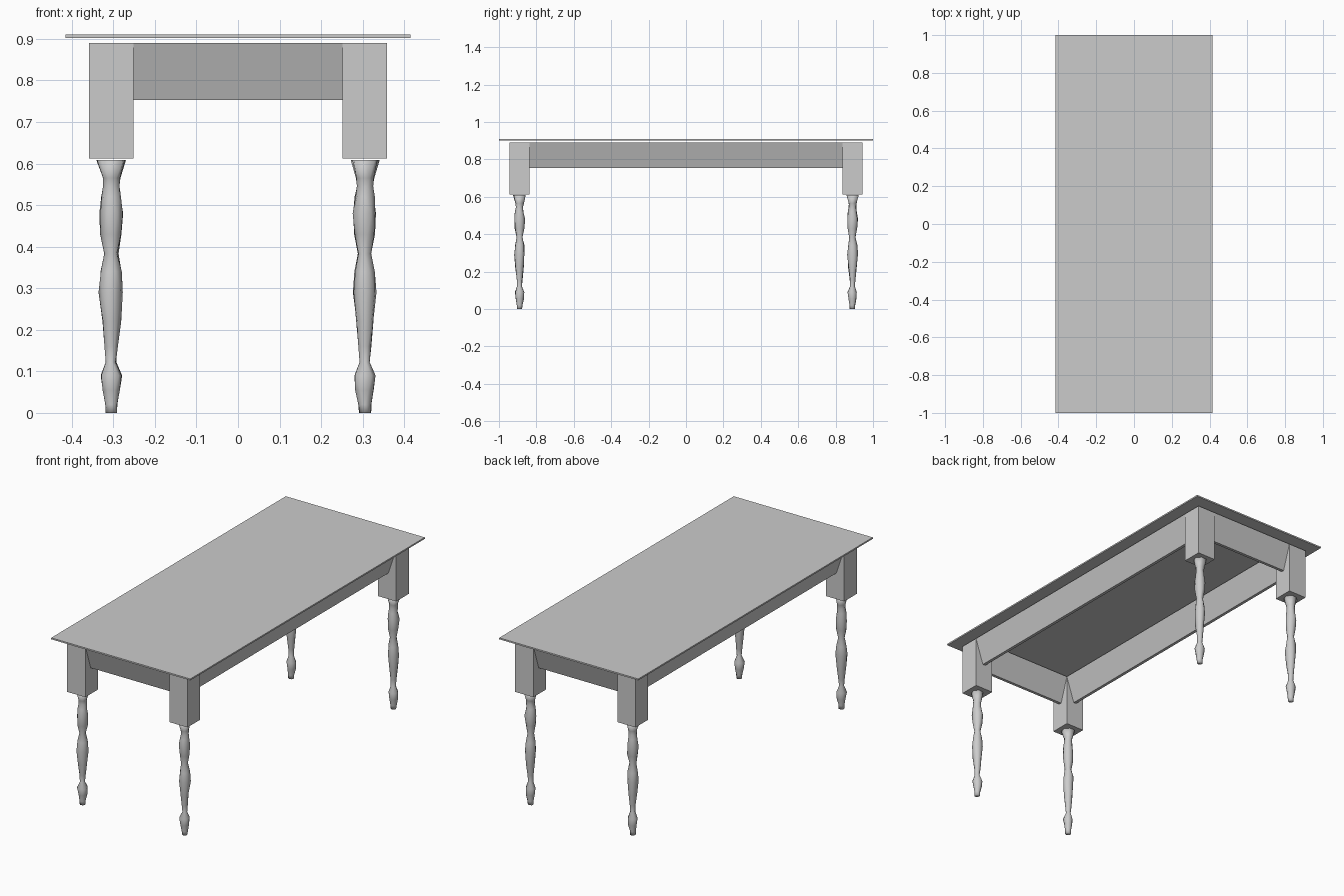
import bpy, bmesh, math, random
from mathutils import Matrix, Vector

if "Cube" in bpy.data.objects:
    bpy.data.objects.remove(bpy.data.objects["Cube"], do_unlink=True)

grey = bpy.data.materials.new("plain grey")
grey.use_nodes = True
colour = (0.6, 0.6, 0.6, 1)
grey.diffuse_color = colour
grey.node_tree.nodes["Principled BSDF"].inputs["Base Color"].default_value = colour

LEG_X, LEG_Y = 0.305, 0.89      # leg centres
BLOCK = 0.108                   # width of the square leg heads
TOP_Z = 0.89                    # upper end of heads and aprons


def add_object(name, bm, smooth=False):
    bmesh.ops.recalc_face_normals(bm, faces=bm.faces)
    mesh = bpy.data.meshes.new(name)
    bm.to_mesh(mesh)
    bm.free()
    mesh.materials.append(grey)
    for p in mesh.polygons:
        p.use_smooth = smooth
    obj = bpy.data.objects.new(name, mesh)
    bpy.context.collection.objects.link(obj)
    return obj


def box(name, size, centre):
    bm = bmesh.new()
    bmesh.ops.create_cube(bm, size=1)
    bmesh.ops.scale(bm, vec=size, verts=bm.verts)
    bmesh.ops.translate(bm, vec=centre, verts=bm.verts)
    return add_object(name, bm)


def apron(name, length, centre, angle):
    """Rail along x with a cross-section that narrows towards the bottom."""
    bm = bmesh.new()
    bmesh.ops.create_cube(bm, size=1)
    bmesh.ops.scale(bm, vec=(length, BLOCK, 0.137), verts=bm.verts)
    for v in bm.verts:
        if v.co.z < 0:
            v.co.y *= 0.15
    bm.transform(Matrix.Translation(centre) @ Matrix.Rotation(angle, 4, 'Z'))
    return add_object(name, bm)


# Height and radius of the turned leg
PROFILE = [(0, .015), (.02, .016), (.055, .023), (.09, .026), (.122, .013),
           (.16, .016), (.22, .023), (.29, .029), (.34, .026), (.383, .017),
           (.43, .026), (.48, .029), (.52, .024), (.545, .021), (.565, .023),
           (.609, .035)]


def turned_leg(name, x, y, sides=7):
    """Faceted, slightly uneven turning with twisted rings."""
    bm = bmesh.new()
    rings = []
    for i, (z, r) in enumerate(PROFILE):
        ring = []
        for k in range(sides):
            a = math.tau * (k + 0.35 * i) / sides
            rr = r * random.uniform(0.88, 1.06)
            ring.append(bm.verts.new((x + rr * math.cos(a), y + rr * math.sin(a), z)))
        rings.append(ring)
    for low, high in zip(rings, rings[1:]):
        for k in range(sides):
            n = (k + 1) % sides
            bm.faces.new((low[k], low[n], high[k]))
            bm.faces.new((low[n], high[n], high[k]))
    bm.faces.new(rings[0])
    bm.faces.new(rings[-1])
    return add_object(name, bm, smooth=True)


random.seed(4)

# Thin table top floating just above the frame
box("table_top", (0.83, 2.0, 0.008), (0, 0, 0.906))

# Four legs with square heads
for sy, end in ((-1, "front"), (1, "back")):
    for sx, side in ((1, "left"), (-1, "right")):
        x, y = sx * LEG_X, sy * LEG_Y
        box(f"{end}_{side}_leg_head", (BLOCK, BLOCK, 0.278), (x, y, TOP_Z - 0.139))
        turned_leg(f"{end}_{side}_leg", x, y)

# Aprons between the heads
apron_z = TOP_Z - 0.0685
for s, end, side in ((-1, "front", "right"), (1, "back", "left")):
    apron(f"{end}_apron", 2 * LEG_X - BLOCK, Vector((0, s * LEG_Y, apron_z)), 0)
    apron(f"{side}_apron", 2 * LEG_Y - BLOCK, Vector((s * LEG_X, 0, apron_z)), math.pi / 2)
